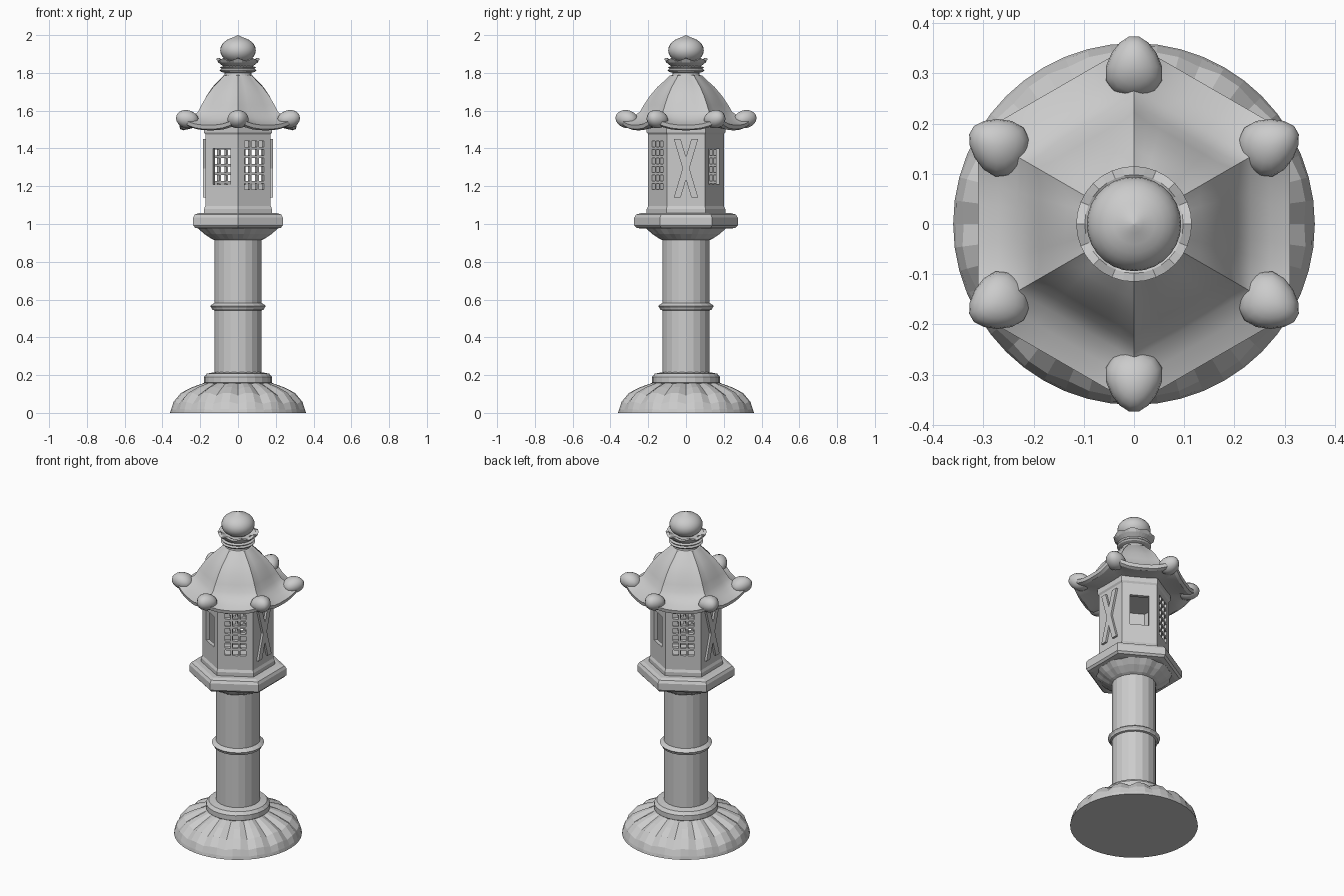
import bpy, bmesh, math
from math import pi, sin, cos, radians
from mathutils import Matrix, Vector

if "Cube" in bpy.data.objects:
    bpy.data.objects.remove(bpy.data.objects["Cube"])


def finish(name, bm, smooth=None):
    bmesh.ops.recalc_face_normals(bm, faces=bm.faces[:])
    me = bpy.data.meshes.new(name)
    bm.to_mesh(me)
    bm.free()
    ob = bpy.data.objects.new(name, me)
    bpy.context.collection.objects.link(ob)
    bpy.context.view_layer.objects.active = ob
    if smooth:
        bpy.ops.object.select_all(action='DESELECT')
        ob.select_set(True)
        bpy.ops.object.shade_smooth_by_angle(angle=radians(smooth))
    return ob


def loft(name, profile, n, shape=None, smooth=None):
    """Closed stack of rings; shape(r, z, angle, ring) may deform it."""
    bm = bmesh.new()
    rings = []
    for k, (r, z) in enumerate(profile):
        ring = []
        for i in range(n):
            a = pi / 2 + 2 * pi * i / n
            rr, zz = shape(r, z, a, k) if shape else (r, z)
            ring.append(bm.verts.new((rr * cos(a), rr * sin(a), zz)))
        rings.append(ring)
    for lo, hi in zip(rings, rings[1:]):
        for i in range(n):
            j = (i + 1) % n
            bm.faces.new((lo[i], lo[j], hi[j], hi[i]))
    bm.faces.new(rings[0][::-1])
    bm.faces.new(rings[-1])
    return finish(name, bm, smooth)


def wall_frame(deg, apothem):
    """x = outward, y = along the wall, origin on the wall."""
    return Matrix.Rotation(radians(deg), 4, 'Z') @ Matrix.Translation((apothem, 0, 0))


def add_box(bm, frame, y, z, depth, w, h):
    bmesh.ops.create_cube(bm, size=1, matrix=frame @ Matrix.Translation((0, y, z))
                          @ Matrix.Diagonal((depth, w, h, 1)))


# Petalled dome base
def base_petals(r, z, a, k):
    seam = abs(cos(8 * a)) ** 3
    d = (0, .004, .012, .016, .014, .006, 0)[k]
    return r - d * .5 * seam, max(0, z - d * seam)


loft("petal_base", [(.36, 0), (.357, .02), (.345, .06), (.305, .108),
                    (.245, .138), (.185, .158), (.15, .162)], 48, base_petals)
loft("base_collar", [(.17, .15), (.18, .16), (.18, .19), (.165, .208), (.12, .216)], 24)

# Column with its middle ring
loft("column", [(.125, .2), (.125, .94)], 20)
loft("column_ring", [(.122, .542), (.136, .546), (.14, .556), (.148, .566),
                     (.138, .574), (.122, .584)], 20)

# Fluted lotus support under the platform
loft("lotus_support", [(.125, .915), (.145, .922), (.185, .948), (.215, .975), (.215, .99)], 36,
     lambda r, z, a, k: (r * (1 - .05 * abs(cos(6 * a)) ** 2 * (0 < k)), z))

# Hexagonal platform
loft("platform", [(.235, .975), (.262, .98), (.274, .992), (.274, 1.034),
                  (.264, 1.05), (.24, 1.057)], 6)
loft("chamber_sill", [(.208, 1.05), (.208, 1.08), (.2, 1.095)], 6)
loft("chamber_cornice", [(.2, 1.475), (.208, 1.485), (.208, 1.53)], 6)

# Hollow hexagonal light chamber
chamber = loft("light_chamber", [(.2, 1.05), (.2, 1.53)], 6)
cavity = loft("cavity_cutter", [(.175, 1.1), (.175, 1.47)], 6)
bm = bmesh.new()
for deg in (60, 240):                       # open windows
    add_box(bm, wall_frame(deg, .173), 0, 1.305, .08, .108, .19)
for deg in (120, 300):                      # lattice windows
    for c in range(3):
        for r in range(6):
            add_box(bm, wall_frame(deg, .173), (c - 1) * .043, 1.31 + (r - 2.5) * .045,
                    .08, .032, .032)
windows = finish("window_cutter", bm)
for cutter in (cavity, windows):
    m = chamber.modifiers.new("cut", 'BOOLEAN')
    m.operation, m.solver, m.object = 'DIFFERENCE', 'EXACT', cutter
    bpy.context.view_layer.objects.active = chamber
    bpy.ops.object.modifier_apply(modifier=m.name)
for cutter in (cavity, windows):
    bpy.data.objects.remove(cutter)

# Crossed bars on the two side walls
for deg, side in ((0, "right"), (180, "left")):
    for s in (-1, 1):
        bm = bmesh.new()
        add_box(bm, Matrix(), 0, 0, .026, .036, .31)
        for v in bm.verts:
            v.co.y += s * v.co.z * .30
        bm.transform(wall_frame(deg, .173) @ Matrix.Translation((0, 0, 1.295)))
        finish(f"{side}_cross_bar_{'a' if s > 0 else 'b'}", bm)


# Hexagonal flared roof: profile radii are measured to the middle of a side
def roof_shape(r, z, a, k):
    t = (a % (pi / 3))                       # sides centred on multiples of 60 degrees
    t = min(t, pi / 3 - t)
    corner = t / (pi / 6)
    hexagon = 1 / cos(t)
    blend = min(1, max(.25, (r - .07) / .13))
    flare = min(1, max(0, (r - .2) / .11))
    ridge = .006 * (corner > .99) * (k > 3)
    return (r * (1 + (hexagon - 1) * blend) + ridge,
            z + .045 * flare * corner ** 3)


loft("roof", [(.16, 1.515), (.22, 1.512), (.29, 1.496), (.307, 1.503), (.311, 1.524),
              (.27, 1.538), (.232, 1.56), (.207, 1.59), (.19, 1.63), (.165, 1.68),
              (.135, 1.725), (.1, 1.762), (.078, 1.785), (.06, 1.79)], 48, roof_shape, 25)

# Curled knobs on the six roof corners
for i in range(6):
    bm = bmesh.new()
    bmesh.ops.create_uvsphere(bm, u_segments=14, v_segments=10, radius=1)
    for v in bm.verts:
        x, y, z = v.co
        v.co = Vector((.062 * x, .056 * y * (1 - .25 * x), .048 * z + .006 * x))
    bm.transform(wall_frame(30 + 60 * i, .313) @ Matrix.Translation((0, 0, 1.555)))
    finish(f"roof_corner_knob_{i + 1}", bm, 40)

# Finial: stacked rings, petal cup and jewel
loft("finial_neck", [(.075, 1.775), (.07, 1.8), (.09, 1.806), (.097, 1.814), (.088, 1.822),
                     (.095, 1.83), (.07, 1.838)], 24)
loft("finial_cup", [(.065, 1.825), (.085, 1.84), (.104, 1.855), (.115, 1.87),
                    (.098, 1.872), (.07, 1.858)], 32,
     lambda r, z, a, k: (r, z + (.007 * cos(8 * a) if k in (3, 4) else 0)))
jewel = [(.094 * sin(t), 1.92 - .07 * cos(t)) for t in (pi * j / 14 for j in range(1, 13))]
loft("finial_jewel", jewel + [(.018, 1.991), (.001, 2.0)], 28, smooth=40)
